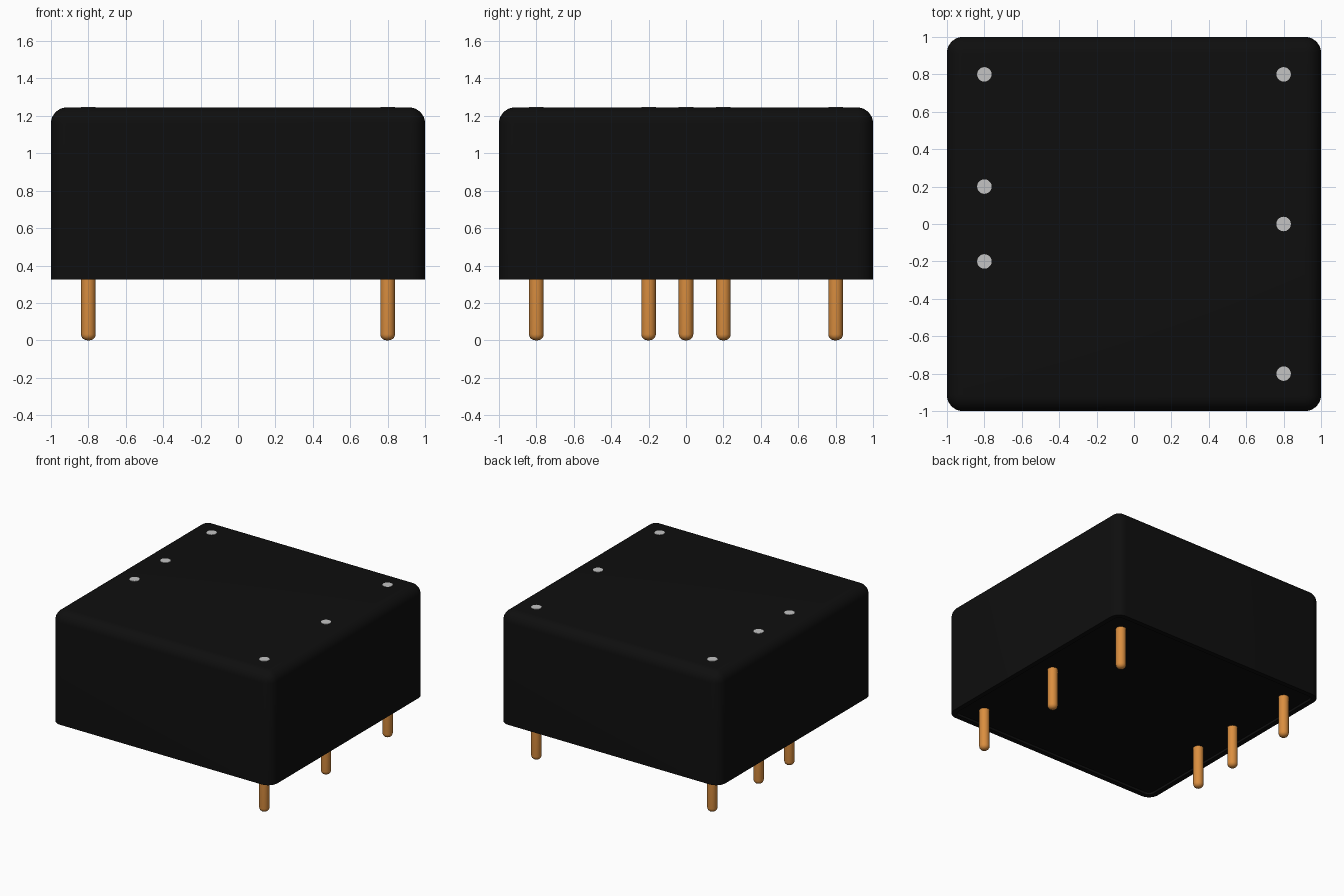
import bpy, bmesh, math

cube = bpy.data.objects.get("Cube")
if cube:
    bpy.data.objects.remove(cube, do_unlink=True)

BASE, TOP = 0.325, 1.245      # body underside and top
RADIUS = 0.085                # rounding of the body edges
RIM, RECESS = 0.04, 0.02      # rim under the body
PIN_R = 0.039
PINS = [(-0.8, 0.8), (-0.8, 0.2), (-0.8, -0.2), (0.8, 0.8), (0.8, 0.0), (0.8, -0.8)]


def material(name, rgb, rough=0.6):
    m = bpy.data.materials.new(name)
    m.use_nodes = True
    m.diffuse_color = (*rgb, 1)
    bsdf = next(n for n in m.node_tree.nodes if n.type == 'BSDF_PRINCIPLED')
    bsdf.inputs["Base Color"].default_value = (*rgb, 1)
    bsdf.inputs["Roughness"].default_value = rough
    return m


def finish(name, bm, mat, angle=40):
    bmesh.ops.recalc_face_normals(bm, faces=bm.faces)
    mesh = bpy.data.meshes.new(name)
    bm.to_mesh(mesh)
    bm.free()
    mesh.materials.append(mat)
    ob = bpy.data.objects.new(name, mesh)
    bpy.context.collection.objects.link(ob)
    bpy.ops.object.select_all(action='DESELECT')
    ob.select_set(True)
    bpy.context.view_layer.objects.active = ob
    bpy.ops.object.shade_smooth_by_angle(angle=math.radians(angle))
    return ob


black = material("black plastic", (0.0045, 0.0045, 0.0045))
copper = material("copper", (0.70, 0.27, 0.05))
grey = material("light grey", (0.55, 0.55, 0.55))

# Body: box with rounded sides and top, recessed underside
bm = bmesh.new()
bmesh.ops.create_cube(bm, size=1)
for v in bm.verts:
    v.co = (v.co.x * 2, v.co.y * 2, TOP if v.co.z > 0 else BASE)
edges = [e for e in bm.edges if any(v.co.z > 1 for v in e.verts)]
bmesh.ops.bevel(bm, geom=edges, offset=RADIUS, segments=8, profile=0.5, affect='EDGES')
bm.normal_update()
bottom = [f for f in bm.faces if f.normal.z < -0.9]
bmesh.ops.inset_region(bm, faces=bottom, thickness=RIM, use_even_offset=True)
wall = bmesh.ops.extrude_face_region(bm, geom=bottom)
bmesh.ops.delete(bm, geom=bottom, context='FACES')
for v in wall["geom"]:
    if isinstance(v, bmesh.types.BMVert):
        v.co.z += RECESS
finish("body", bm, black)

for i, (x, y) in enumerate(PINS, 1):
    # Pin with a rounded lower tip
    z_end = BASE + RECESS + 0.01
    bm = bmesh.new()
    bmesh.ops.create_cone(bm, cap_ends=True, segments=20,
                          radius1=PIN_R, radius2=PIN_R, depth=z_end)
    rim = [e for e in bm.edges if all(v.co.z < 0 for v in e.verts)]
    bmesh.ops.bevel(bm, geom=rim, offset=0.033, segments=5, profile=0.5, affect='EDGES')
    pin = finish(f"pin_{i}", bm, copper)
    pin.location = (x, y, z_end / 2)

    # Marker disc on the top, above the pin
    bm = bmesh.new()
    bmesh.ops.create_cone(bm, cap_ends=True, segments=20,
                          radius1=PIN_R, radius2=PIN_R, depth=0.004)
    disc = finish(f"top_marker_{i}", bm, grey)
    disc.location = (x, y, TOP + 0.001)
